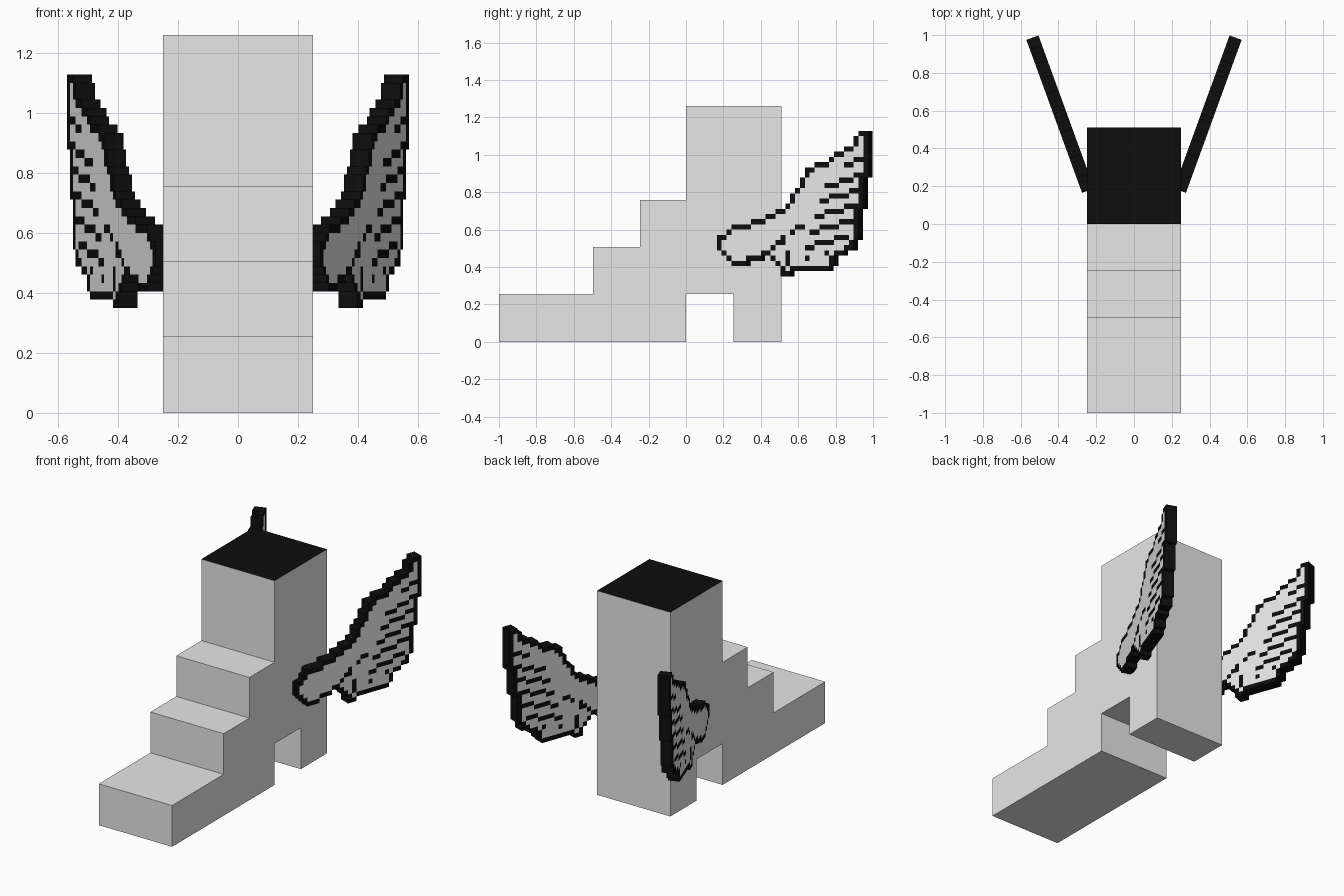
import bpy, bmesh, math
from mathutils import Vector

cube = bpy.data.objects.get("Cube")
if cube:
    bpy.data.objects.remove(cube, do_unlink=True)


def material(name, color):
    m = bpy.data.materials.new(name)
    m.use_nodes = True
    m.diffuse_color = color
    m.node_tree.nodes["Principled BSDF"].inputs["Base Color"].default_value = color
    return m


PALE = material("pale_grey", (0.8, 0.8, 0.8, 1))
BLACK = material("black", (0.004, 0.004, 0.004, 1))


def add_object(name, bm):
    mesh = bpy.data.meshes.new(name)
    bm.to_mesh(mesh)
    bm.free()
    mesh.materials.append(PALE)
    mesh.materials.append(BLACK)
    ob = bpy.data.objects.new(name, mesh)
    bpy.context.collection.objects.link(ob)
    return ob


# Stepped body with a notch underneath: side profile (y, z) extruded across x
HALF = 0.25
TOP = 1.26
profile = [(-1, 0), (0, 0), (0, 0.255), (0.255, 0.255), (0.255, 0), (0.51, 0),
           (0.51, TOP), (0, TOP), (0, 0.757), (-0.245, 0.757),
           (-0.245, 0.506), (-0.497, 0.506), (-0.497, 0.255), (-1, 0.255)]
bm = bmesh.new()
side = bm.faces.new([bm.verts.new((-HALF, y, z)) for y, z in profile])
ext = bmesh.ops.extrude_face_region(bm, geom=[side])
bmesh.ops.translate(bm, vec=(2 * HALF, 0, 0),
                    verts=[v for v in ext["geom"] if isinstance(v, bmesh.types.BMVert)])
bmesh.ops.recalc_face_normals(bm, faces=bm.faces)
# Black tower top
for f in bm.faces:
    if f.normal.z > 0.9 and f.calc_center_median().z > TOP - 0.01:
        f.material_index = 1
add_object("stepped_body", bm)

# Wing pixels from top to bottom: first column, then o = feather, # = dark mark
WING = [
    (29, "##"),
    (28, "ooo"),
    (28, "ooo"),
    (26, "ooooo"),
    (24, "ooooooo"),
    (23, "ooooo##o"),
    (20, "oooooo##ooo"),
    (18, "ooooooooooooo"),
    (18, "oooooooooo##o"),
    (17, "oooooooo###oo"),
    (17, "ooooo###ooooo"),
    (16, "ooooooooooo##o"),
    (15, "oooooooo####ooo"),
    (15, "oooooo##ooooooo"),
    (14, "oooooooooooo###o"),
    (12, "oooooooooo####ooo"),
    (10, "oooooooooo##ooooooo"),
    (7, "oooooooooooooooooo###o"),
    (3, "ooooooooooooo##ooo####oooo"),
    (2, "ooooooooooooo#ooo##oooooooo"),
    (0, "ooooooooooooo#oooooooooo###oo"),
    (0, "oooooooooooo##oooooo####oooo"),
    (0, "ooooooooooo#oooooo##oooooooo"),
    (1, "ooooooooooooo#ooooooo#ooo"),
    (2, "ooooooo..ooo#ooo#ooooo"),
    (3, "ooo......oo#ooooooooo"),
    (13, "oooooooooo"),
    (13, "oo"),
]
PIXEL = 0.0278
WING_TOP = 1.128
ANGLE = math.radians(20)
root = Vector((0.275, 0.165, 0))
along = Vector((math.sin(ANGLE), math.cos(ANGLE), 0))

cells = {(start + i, row): ch for row, (start, text) in enumerate(WING)
         for i, ch in enumerate(text) if ch != "."}


def corner(col, row):
    return root + along * col * PIXEL + Vector((0, 0, WING_TOP - row * PIXEL))


# Outer face of the wing; pixels on the silhouette are black
bm = bmesh.new()
for (c, r), ch in cells.items():
    quad = [corner(c, r + 1), corner(c + 1, r + 1), corner(c + 1, r), corner(c, r)]
    f = bm.faces.new([bm.verts.new(p) for p in quad])
    edge = any(n not in cells for n in ((c - 1, r), (c + 1, r), (c, r - 1), (c, r + 1)))
    f.material_index = 1 if edge or ch == "#" else 0
bmesh.ops.remove_doubles(bm, verts=bm.verts, dist=0.001)
wings = add_object("wings", bm)

# Thickness inward, then the opposite wing
solid = wings.modifiers.new("thickness", "SOLIDIFY")
solid.thickness = 0.068
solid.offset = -1
mirror = wings.modifiers.new("mirror", "MIRROR")
mirror.use_axis = (True, False, False)
mirror.use_mirror_merge = False
